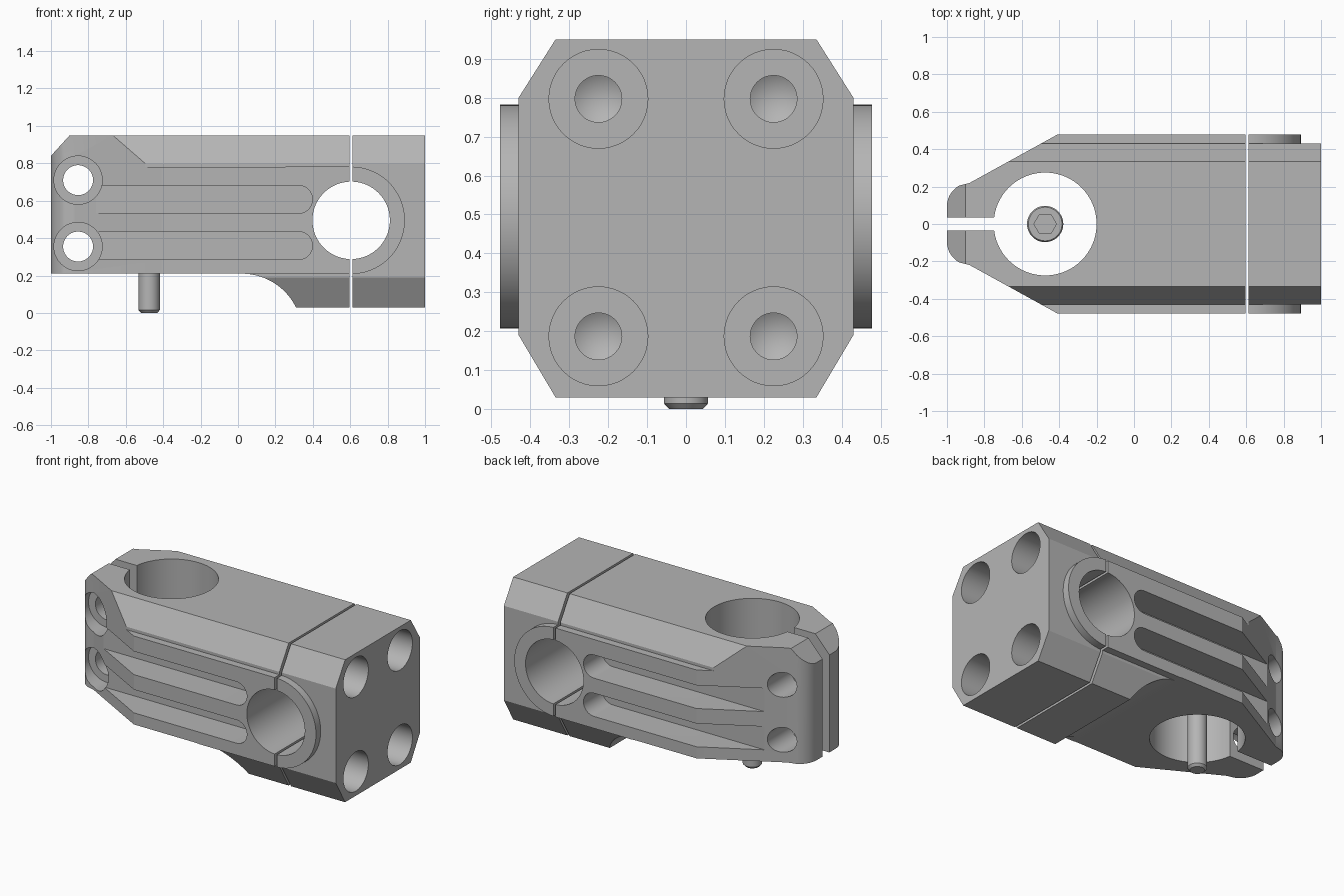
import bpy, bmesh, math
from mathutils import Vector

if "Cube" in bpy.data.objects:
    bpy.data.objects.remove(bpy.data.objects["Cube"])

grey = bpy.data.materials.new("anodised grey")
grey.diffuse_color = (0.46, 0.46, 0.46, 1)
grey.use_nodes = True
grey.node_tree.nodes["Principled BSDF"].inputs["Base Color"].default_value = grey.diffuse_color


def prism(name, pts, axis, lo, hi):
    """Extrude a 2D outline along x (pts y,z), y (pts x,z) or z (pts x,y)."""
    place = {"x": lambda a, b, t: (t, a, b),
             "y": lambda a, b, t: (a, t, b),
             "z": lambda a, b, t: (a, b, t)}[axis]
    bm = bmesh.new()
    base = bm.faces.new([bm.verts.new(place(a, b, lo)) for a, b in pts])
    ext = bmesh.ops.extrude_face_region(bm, geom=[base])
    bmesh.ops.translate(bm, vec=Vector(place(0, 0, hi - lo)),
                        verts=[v for v in ext["geom"] if isinstance(v, bmesh.types.BMVert)])
    bmesh.ops.recalc_face_normals(bm, faces=bm.faces)
    return link(name, bm)


def link(name, bm):
    me = bpy.data.meshes.new(name)
    bm.to_mesh(me)
    bm.free()
    me.materials.append(grey)
    ob = bpy.data.objects.new(name, me)
    bpy.context.collection.objects.link(ob)
    return ob


def arc(cx, cy, r, a0, a1, n):
    return [(cx + r * math.cos(math.radians(a0 + (a1 - a0) * i / n)),
             cy + r * math.sin(math.radians(a0 + (a1 - a0) * i / n))) for i in range(n + 1)]


def circle(cx, cy, r, n=96):
    return arc(cx, cy, r, 0, 360, n)[:-1]


def box(x0, y0, x1, y1):
    return [(x0, y0), (x1, y0), (x1, y1), (x0, y1)]


def lathe(name, profile, origin, axis, n=48):
    """Revolve (radius, distance) points that start and end on the axis."""
    bm = bmesh.new()
    rings = []
    for r, t in profile:
        ring = []
        for i in range(n if r else 1):
            a = 2 * math.pi * i / n
            u, v = r * math.cos(a), r * math.sin(a)
            p = (t, u, v) if axis == "x" else (u, v, t)
            ring.append(bm.verts.new(Vector(p) + Vector(origin)))
        rings.append(ring)
    for p, q in zip(rings, rings[1:]):
        for i in range(n):
            j = (i + 1) % n
            quad = [p[i % len(p)], p[j % len(p)], q[j % len(q)], q[i % len(q)]]
            bm.faces.new(list(dict.fromkeys(quad)))
    bmesh.ops.recalc_face_normals(bm, faces=bm.faces)
    return link(name, bm)


def boolean(ob, tool, op="DIFFERENCE"):
    mod = ob.modifiers.new("bool", "BOOLEAN")
    mod.operation, mod.object, mod.solver = op, tool, "EXACT"
    bpy.context.view_layer.objects.active = ob
    bpy.ops.object.modifier_apply(modifier=mod.name)
    bpy.data.objects.remove(tool)


def smooth(ob):
    bpy.ops.object.select_all(action="DESELECT")
    ob.select_set(True)
    bpy.context.view_layer.objects.active = ob
    bpy.ops.object.shade_smooth_by_angle(angle=math.radians(20))


BX, BZ = 0.605, 0.495      # handlebar bore centre
SX = -0.475                # steerer bore centre

# Cross-section, side band and plan outlines
half_oct = [(0.335, 0.03), (0.43, 0.19), (0.43, 0.80), (0.335, 0.95)]
octagon = half_oct + [(-y, z) for y, z in reversed(half_oct)]
band = [(-1.1, 0.78), (-1.1, 0.207)] + arc(BX, BZ, 0.287, -90, 90, 48)
half_plan = [(1.1, 0.478), (-0.41, 0.478), (-0.88, 0.219)] \
    + arc(-0.875, 0.095, 0.125, 118, 180, 12) + [(-1, 0.05)]
plan = half_plan + [(x, -y) for x, y in reversed(half_plan)]

# Side profiles of the two halves, separated by the clamp gap
body_side = [(-1, 0.21)] + arc(0.02, -0.1136, 0.3236, 90, 26.35, 20) \
    + [(0.597, 0.03), (0.597, 0.95), (-0.9, 0.95), (-1, 0.84)]
cap_side = box(0.613, 0.03, 1, 0.95)


def clamp_part(name, side):
    ob = prism(name, octagon, "x", -1.1, 1.1)
    boolean(ob, prism("band", band, "y", -0.478, 0.478), "UNION")
    boolean(ob, prism("plan", [(x, y) for x, y in plan], "z", -0.2, 1.2), "INTERSECT")
    boolean(ob, prism("side", side, "y", -0.7, 0.7), "INTERSECT")
    boolean(ob, prism("bar_bore", circle(BX, BZ, 0.207), "y", -1, 1))
    # Stepped screw holes with a drilled conical tip
    for y in (-0.225, 0.225):
        for z in (0.797, 0.187):
            hole = [(0, 1.1), (0.127, 1.1), (0.127, 0.78), (0.06, 0.78), (0.06, 0.36), (0, 0.325)]
            boolean(ob, lathe("screw_hole", hole, (0, y, z), "x"))
    return ob


stem_body = clamp_part("stem_body", body_side)
faceplate = clamp_part("faceplate", cap_side)

# Steerer bore and rear split
boolean(stem_body, prism("steerer_bore", circle(SX, 0, 0.275), "z", -0.5, 1.5))
boolean(stem_body, prism("split", box(-1.2, -0.035, -0.6, 0.035), "z", -0.5, 1.5))

# Pinch bolt holes, counterbored on the front
for z in (0.71, 0.355):
    boolean(stem_body, prism("pinch_hole", circle(-0.855, z, 0.08, 64), "y", -1, 1))
    boolean(stem_body, prism("counterbore", circle(-0.855, z, 0.129, 64), "y", -1, -0.12))

# Long side grooves with a rounded end
for z in (0.607, 0.36):
    groove = [(-0.9, z + 0.075), (-0.9, z - 0.075)] + arc(0.323, z, 0.075, -90, 90, 24)
    for s in (-1, 1):
        lo, hi = sorted((s * 0.285, s * 0.7))
        boolean(stem_body, prism("groove", groove, "y", lo, hi))

# Preload bolt with a hexagonal socket
bolt = lathe("preload_bolt", [(0, 0), (0.043, 0), (0.057, 0.015), (0.057, 0.55), (0.097, 0.55),
                              (0.097, 0.645), (0.09, 0.655), (0, 0.655)], (SX, 0, 0), "z")
boolean(bolt, prism("hex_socket", circle(SX, 0, 0.06, 6), "z", 0.59, 0.8))

for ob in (stem_body, faceplate, bolt):
    smooth(ob)
